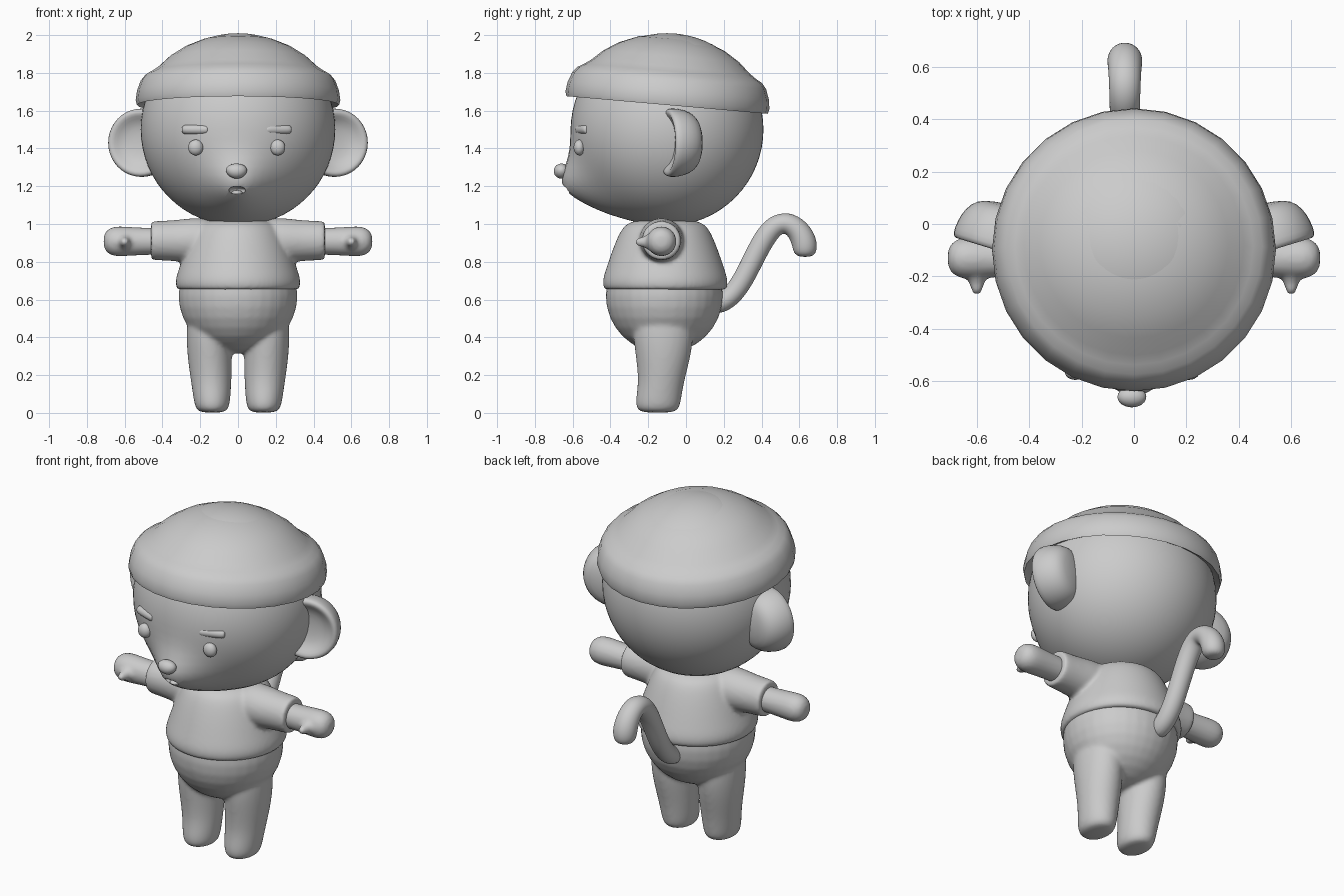
import bpy, bmesh, math
from mathutils import Vector, Matrix

cube = bpy.data.objects.get("Cube")
if cube:
    bpy.data.objects.remove(cube, do_unlink=True)

clay = bpy.data.materials.new("light_grey_clay")
clay.use_nodes = True
clay.diffuse_color = (0.6, 0.6, 0.6, 1)
clay.node_tree.nodes["Principled BSDF"].inputs["Base Color"].default_value = (0.6, 0.6, 0.6, 1)


def select(obj):
    bpy.ops.object.select_all(action='DESELECT')
    obj.select_set(True)
    bpy.context.view_layer.objects.active = obj


def finish(name, bm, angle=180):
    bmesh.ops.recalc_face_normals(bm, faces=bm.faces)
    mesh = bpy.data.meshes.new(name)
    bm.to_mesh(mesh)
    bm.free()
    mesh.materials.append(clay)
    obj = bpy.data.objects.new(name, mesh)
    bpy.context.collection.objects.link(obj)
    select(obj)
    bpy.ops.object.shade_smooth_by_angle(angle=math.radians(angle))
    return obj


def apply(obj, kind, **settings):
    mod = obj.modifiers.new(kind, kind)
    for key, value in settings.items():
        setattr(mod, key, value)
    select(obj)
    bpy.ops.object.modifier_apply(modifier=mod.name)


def loft(name, rings, sides=16, soft=2, follow=False, matrix=None):
    """Skin elliptical rings (x, y, z, rx, ry); follow turns them along a path in the yz plane."""
    bm = bmesh.new()
    fit = 3 / (2 + math.cos(math.tau / sides)) if soft else 1
    centres = [Vector(r[:3]) for r in rings]
    loops = []
    for i, (c, r) in enumerate(zip(centres, rings)):
        across = Vector((0, 1, 0))
        if follow:
            step = centres[min(i + 1, len(rings) - 1)] - centres[max(i - 1, 0)]
            across = step.cross(Vector((1, 0, 0))).normalized()
        loops.append([bm.verts.new(c + Vector((math.cos(a) * r[3] * fit, 0, 0)) + across * math.sin(a) * r[4] * fit)
                      for a in (math.tau * k / sides for k in range(sides))])
    for low, high in zip(loops, loops[1:]):
        for k in range(sides):
            n = (k + 1) % sides
            bm.faces.new((low[k], low[n], high[n], high[k]))
    bm.faces.new(loops[0])
    bm.faces.new(loops[-1])
    if matrix:
        bm.transform(matrix)
    obj = finish(name, bm, 180 if soft else 50)
    if soft:
        apply(obj, 'SUBSURF', levels=soft)
    return obj


def ball(name, centre, size, sides=24, bend=None):
    bm = bmesh.new()
    bmesh.ops.create_uvsphere(bm, u_segments=sides, v_segments=sides // 2, radius=1)
    bm.transform(Matrix.Translation(centre) @ Matrix.Diagonal((*size, 1)))
    if bend:
        for v in bm.verts:
            bend(v.co)
    return finish(name, bm)


def fuse(name, parts, passes):
    """Merge overlapping parts into one soft skin."""
    bpy.ops.object.select_all(action='DESELECT')
    for p in parts:
        p.select_set(True)
    bpy.context.view_layer.objects.active = parts[0]
    bpy.ops.object.join()
    obj = parts[0]
    obj.name = name
    apply(obj, 'REMESH', mode='VOXEL', voxel_size=0.012)
    apply(obj, 'SMOOTH', factor=0.5, iterations=passes)
    select(obj)
    bpy.ops.object.shade_smooth()
    return obj


def round_rings(y, profile):
    return [(0, y, z, r, r) for r, z in profile]


# Head with a muzzle swelling out of the lower face
def muzzle(co):
    if co.y < -0.1:
        co.y -= 0.14 * math.exp(-(co.x / 0.17) ** 2 - ((co.z - 1.18) / 0.15) ** 2) * min(1, (-0.1 - co.y) / 0.25)


head = ball("head", (0, -0.1, 1.5), (0.515, 0.51, 0.51), 64, muzzle)
mouth_cutter = ball("mouth_cutter", (-0.005, -0.63, 1.178), (0.045, 0.07, 0.022))
mouth_cutter.hide_render = True
apply(head, 'BOOLEAN', operation='DIFFERENCE', object=mouth_cutter, solver='EXACT')
bpy.data.objects.remove(mouth_cutter, do_unlink=True)
select(head)
bpy.ops.object.shade_smooth_by_angle(angle=math.radians(50))
ball("tongue", (-0.005, -0.585, 1.165), (0.03, 0.035, 0.014))

# Nose, broad on top and narrow below
def nose_taper(co):
    co.x *= 1 + 3 * (co.z - 1.28)


ball("nose", (-0.008, -0.66, 1.28), (0.055, 0.04, 0.04), 24, nose_taper)

# Cap with a rolled rim, sloping down to the back
tilt = Matrix.Translation((0, -0.1, 1.635)) @ Matrix.Rotation(math.radians(-5), 4, 'X')
cap = [(0.49, 0.02), (0.535, -0.005), (0.542, 0.02), (0.535, 0.07), (0.515, 0.125), (0.49, 0.155),
       (0.455, 0.175), (0.42, 0.2), (0.36, 0.255), (0.28, 0.305), (0.18, 0.345), (0.09, 0.36), (0.01, 0.365)]
loft("cap", round_rings(0, cap), sides=28, soft=0, matrix=tilt)

# Ears: cupped in front, rounded behind
ear = [(0.01, 0.045), (0.09, 0.04), (0.13, 0.015), (0.155, -0.005), (0.178, 0.0), (0.183, 0.03),
       (0.175, 0.09), (0.15, 0.14), (0.11, 0.17), (0.01, 0.18)]
for side, word in ((1, "left"), (-1, "right")):
    turn = (Matrix.Translation((side * 0.52, -0.1, 1.43)) @ Matrix.Rotation(side * math.radians(17), 4, 'Z')
            @ Matrix.Rotation(math.radians(-90), 4, 'X'))
    loft(word + "_ear", round_rings(0, ear), sides=20, soft=1, matrix=turn)

    # Eyes and brows
    ball(word + "_eye", (-0.007 + side * 0.217, -0.565, 1.405), (0.04, 0.03, 0.042))
    brow = Matrix.Translation((-0.007 + side * 0.217, -0.545, 1.5)) @ Matrix.Rotation(side * math.radians(20), 4, 'Z') \
        @ Matrix.Rotation(math.radians(90), 4, 'Y')
    loft(word + "_brow", round_rings(0, [(0.015, -0.075), (0.026, -0.065), (0.026, 0), (0.026, 0.065), (0.015, 0.075)]),
         matrix=brow)

    # Arm with a small pointed thumb
    out = Matrix.Translation((0, -0.13, 0.908)) @ Matrix.Rotation(side * math.radians(90), 4, 'Y')
    arm = loft("arm", round_rings(0, [(0.07, 0.3), (0.07, 0.45), (0.075, 0.56), (0.08, 0.63), (0.075, 0.67),
                                      (0.055, 0.7), (0.025, 0.712)]), matrix=out)
    thumb = loft("thumb", round_rings(0, [(0.06, 0), (0.05, 0.06), (0.028, 0.09), (0.024, 0.12), (0.012, 0.14)]),
                 matrix=Matrix.Translation((side * 0.6, -0.13, 0.905)) @ Matrix.Rotation(math.radians(90), 4, 'X'))
    fuse(word + "_arm", [arm, thumb], 3)

# Shirt body and sleeves, flared at the hem
shirt = [loft("shirt", round_rings(-0.11, [(0.28, 0.66), (0.315, 0.645), (0.33, 0.67), (0.33, 0.71), (0.31, 0.77),
                                           (0.28, 0.86), (0.24, 0.96), (0.2, 1.01), (0.1, 1.03)]), sides=24)]
for side in (1, -1):
    out = Matrix.Translation((0, -0.13, 0.912)) @ Matrix.Rotation(side * math.radians(90), 4, 'Y')
    shirt.append(loft("sleeve", round_rings(0, [(0.12, 0.1), (0.12, 0.25), (0.107, 0.33), (0.103, 0.455),
                                                (0.098, 0.46), (0.06, 0.46)]), matrix=out))
fuse("shirt", shirt, 5)

# Hips and legs
hips = [ball("hips", (0, -0.115, 0.62), (0.315, 0.31, 0.305), 32)]
leg = [(0.135, -0.15, 0.0, 0.06, 0.08), (0.137, -0.15, 0.02, 0.088, 0.115), (0.138, -0.145, 0.08, 0.098, 0.12),
       (0.142, -0.13, 0.17, 0.107, 0.12), (0.15, -0.12, 0.3, 0.118, 0.145), (0.155, -0.12, 0.42, 0.118, 0.162),
       (0.155, -0.12, 0.52, 0.11, 0.15), (0.15, -0.12, 0.6, 0.08, 0.1)]
for side in (1, -1):
    hips.append(loft("leg", [(side * r[0], *r[1:]) for r in leg]))
fuse("hips_and_legs", hips, 6)

# Tail hooking over at the tip
tail = [(0.13, 0.56, 0.05), (0.22, 0.595, 0.055), (0.29, 0.68, 0.055), (0.35, 0.8, 0.055), (0.41, 0.92, 0.057),
        (0.47, 0.995, 0.058), (0.535, 1.01, 0.06), (0.595, 0.97, 0.063), (0.628, 0.905, 0.068),
        (0.632, 0.85, 0.062), (0.632, 0.825, 0.035)]
loft("tail", [(-0.035, y, z, r, r) for y, z, r in tail], follow=True)
